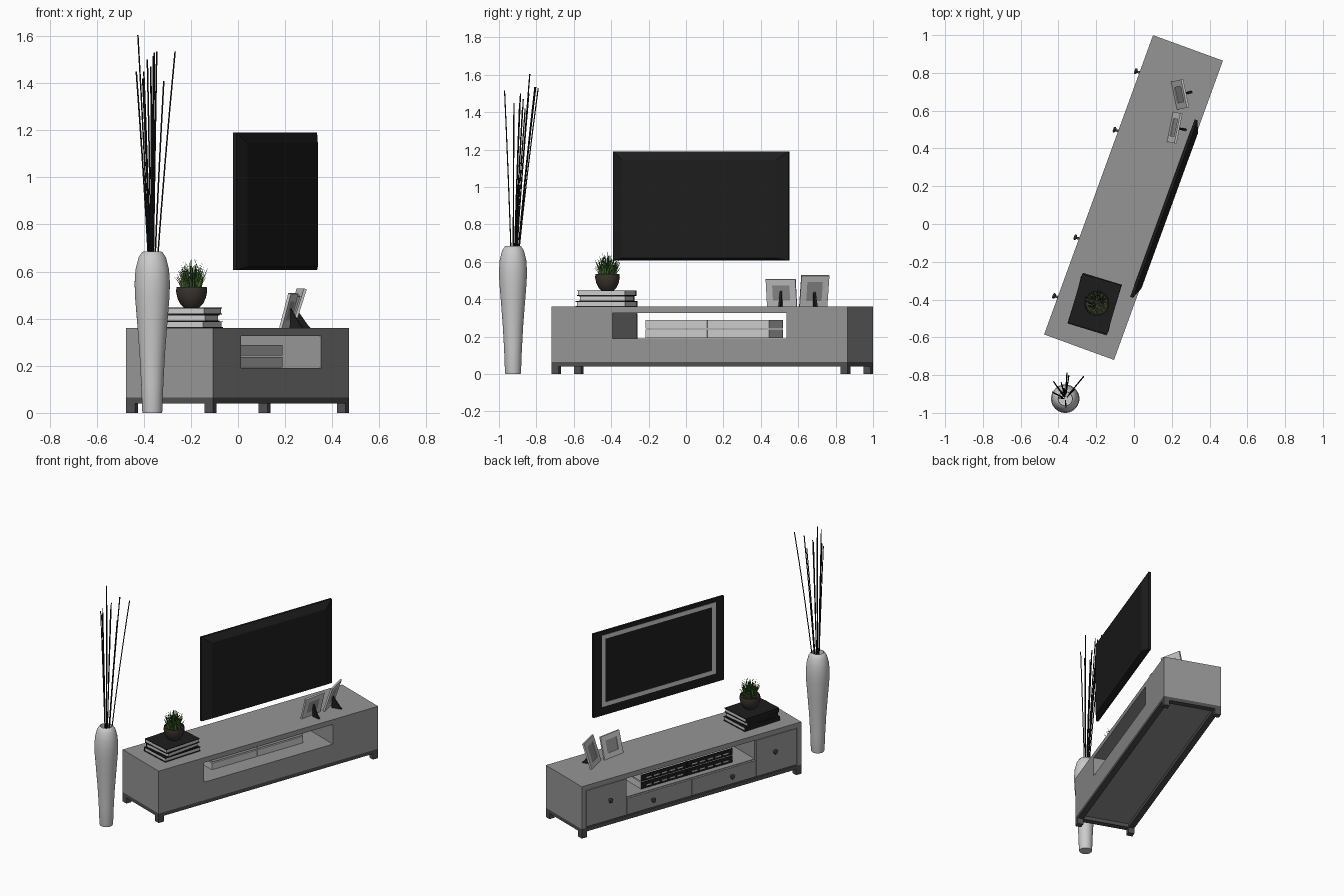
import bpy, bmesh, math, random
from mathutils import Matrix, Vector

if "Cube" in bpy.data.objects:
    bpy.data.objects.remove(bpy.data.objects["Cube"])

random.seed(4)


def material(name, r, g, b):
    m = bpy.data.materials.new(name)
    m.diffuse_color = (r, g, b, 1)
    m.use_nodes = True
    m.node_tree.nodes["Principled BSDF"].inputs["Base Color"].default_value = m.diffuse_color
    return m


WOOD = material("grey_wood", 0.3, 0.3, 0.3)
DARK = material("dark_metal", 0.08, 0.08, 0.08)
BLACK = material("black", 0.012, 0.012, 0.012)
GREEN = material("leaf_green", 0.05, 0.13, 0.025)
BROWN = material("dark_brown", 0.045, 0.035, 0.028)
PALE = material("pale_grey", 0.62, 0.62, 0.62)


def place(x, y, z, turn, tilt=0):
    return (Matrix.Translation((x, y, z)) @ Matrix.Rotation(math.radians(turn), 4, 'Z')
            @ Matrix.Rotation(math.radians(tilt), 4, 'X'))


# cabinet frame: local x runs along the cabinet, local +y is the drawer side
CAB = place(-0.0025, 0.14, 0, 70)


def finish(name, bm, mat, frame, smooth=False):
    bmesh.ops.recalc_face_normals(bm, faces=bm.faces)
    me = bpy.data.meshes.new(name)
    bm.to_mesh(me)
    bm.free()
    ob = bpy.data.objects.new(name, me)
    bpy.context.collection.objects.link(ob)
    ob.matrix_world = frame
    if mat:
        me.materials.append(mat)
    if smooth:
        bpy.ops.object.select_all(action='DESELECT')
        ob.select_set(True)
        bpy.context.view_layer.objects.active = ob
        bpy.ops.object.shade_smooth_by_angle(angle=math.radians(40))
    return ob


def boxes(name, spans, mat=WOOD, frame=CAB):
    """Each span is (x0, x1, y0, y1, z0, z1)."""
    bm = bmesh.new()
    for x0, x1, y0, y1, z0, z1 in spans:
        m = (Matrix.Translation(((x0 + x1) / 2, (y0 + y1) / 2, (z0 + z1) / 2))
             @ Matrix.Diagonal((x1 - x0, y1 - y0, z1 - z0, 1)))
        bmesh.ops.create_cube(bm, size=1, matrix=m)
    return finish(name, bm, mat, frame)


def loft(name, rings, mat, frame, smooth=False):
    """Skin a row of equal point loops and cap both ends."""
    bm = bmesh.new()
    loops = [[bm.verts.new(p) for p in ring] for ring in rings]
    n = len(loops[0])
    for a, b in zip(loops, loops[1:]):
        for i in range(n):
            bm.faces.new((a[i], a[(i + 1) % n], b[(i + 1) % n], b[i]))
    bm.faces.new(loops[0])
    bm.faces.new(loops[-1])
    return finish(name, bm, mat, frame, smooth)


def lathe(name, profile, mat, frame, n=32):
    rings = [[(r * math.cos(2 * math.pi * i / n), r * math.sin(2 * math.pi * i / n), z)
              for i in range(n)] for r, z in profile]
    return loft(name, rings, mat, frame, True)


# cabinet carcass
L, D = 0.843, 0.197
boxes("cabinet_top", [(-L + 0.033, L - 0.033, -D, D, 0.326, 0.36)])
for s, side in ((-1, "left"), (1, "right")):
    def span(a, b):
        return min(s * a, s * b), max(s * a, s * b)
    boxes(side + "_end_panel", [(*span(L - 0.033, L), -D, D, 0.065, 0.36)])
    boxes(side + "_cupboard", [(*span(0.495, L - 0.033), -D, D - 0.015, 0.065, 0.326)])
    boxes(side + "_door", [(*span(0.498, L - 0.036), D - 0.015, D, 0.072, 0.323)])
    boxes(side + "_drawer_front", [(*span(0.002, 0.494), D - 0.015, D, 0.072, 0.186)])
    # knobs on the door and drawer
    for part, u, z in (("door", 0.633, 0.215), ("drawer", 0.303, 0.13)):
        lathe(f"{side}_{part}_knob", [(0.007, 0), (0.006, 0.012), (0.014, 0.016), (0.016, 0.022), (0.011, 0.028)],
              DARK, CAB @ Matrix.Translation((s * u, D, z)) @ Matrix.Rotation(-math.pi / 2, 4, 'X'), 16)
boxes("drawer_block", [(-0.495, 0.495, -D, D - 0.015, 0.065, 0.19)])

# base rails and legs
boxes("base_rails", [(-L, L, s * (D - 0.02) - 0.02, s * (D - 0.02) + 0.02, 0.04, 0.065) for s in (-1, 1)]
      + [(s * (L - 0.02) - 0.02, s * (L - 0.02) + 0.02, -D + 0.04, D - 0.04, 0.04, 0.065) for s in (-1, 1)], DARK)
boxes("legs", [(a * (L - 0.02) - 0.02, a * (L - 0.02) + 0.02, b * (D - 0.02) - 0.02, b * (D - 0.02) + 0.02, 0, 0.04)
               for a in (-1, 1) for b in (-1, 1)], DARK)

# media players stacked two by two in the niche
players = [(u, u + 0.348, z, z + 0.045) for u in (-0.35, 0.002) for z in (0.192, 0.244)]
boxes("media_players", [(a, b, -0.077, 0.14, c, d) for a, b, c, d in players], PALE)
boxes("player_fronts", [(a, b, 0.14, 0.145, c, d) for a, b, c, d in players], BLACK)
boxes("player_buttons", [(a + 0.03 + i * 0.06, a + 0.07 + i * 0.06, 0.145, 0.147, c + 0.014, c + 0.022)
                         for a, b, c, d in players for i in range(5)], PALE)


# television with bevelled back and trim around the screen
def rect(u, z0, z1, v):
    return [(-u, v, z0), (u, v, z0), (u, v, z1), (-u, v, z1)]


loft("television", [rect(0.5, 0.607, 1.19, -0.163), rect(0.5, 0.607, 1.19, -0.178),
                    rect(0.438, 0.62, 1.145, -0.204)], BLACK, CAB)
u, z0, z1, w = 0.437, 0.667, 1.163, 0.028
boxes("screen_trim", [(-u, u, -0.164, -0.161, z0, z0 + w), (-u, u, -0.164, -0.161, z1 - w, z1),
                      (-u, -u + w, -0.164, -0.161, z0 + w, z1 - w), (u - w, u, -0.164, -0.161, z0 + w, z1 - w)], PALE)

# stack of books
for i, (turn, hx, hy) in enumerate(((73, 0.14, 0.108), (77, 0.128, 0.104), (74, 0.135, 0.108))):
    f = place(-0.208, -0.424, 0.36 + i * 0.029, turn)
    boxes(f"book_pages_{i + 1}", [(-hx + 0.005, hx - 0.005, -hy + 0.005, hy - 0.002, 0.004, 0.025)], PALE, f)
    boxes(f"book_cover_{i + 1}", [(-hx, hx, -hy, hy, 0, 0.004), (-hx, hx, -hy, hy, 0.025, 0.029),
                                  (-hx, hx, hy - 0.003, hy, 0.004, 0.025)], BLACK, f)

# bowl and grass
POT = place(-0.197, -0.42, 0.447, 0)
lathe("plant_bowl", [(0.033, 0), (0.048, 0.015), (0.06, 0.04), (0.066, 0.068), (0.064, 0.088),
                     (0.059, 0.088), (0.058, 0.076)], BROWN, POT, 28)
bm = bmesh.new()
for i in range(170):
    a, r = random.uniform(0, 2 * math.pi), math.sqrt(random.random())
    out = Vector((math.cos(a), math.sin(a), 0))
    base = out * r * 0.042 + Vector((0, 0, 0.074))
    h = random.uniform(0.07, 0.137) * (1 - 0.35 * r * r)
    tip = base + out * r * random.uniform(0.01, 0.045) + Vector((0, 0, h))
    mid = base.lerp(tip, 0.5) - out * r * 0.006
    rows = []
    for p, k in ((base, 0.0028), (mid, 0.0024)):
        rows.append([bm.verts.new(p + Vector((math.cos(t), math.sin(t), 0)) * k)
                     for t in (a, a + 2.09, a + 4.19)])
    end = bm.verts.new(tip)
    for j in range(3):
        k = (j + 1) % 3
        bm.faces.new((rows[0][j], rows[0][k], rows[1][k], rows[1][j]))
        bm.faces.new((rows[1][j], rows[1][k], end))
finish("grass", bm, GREEN, POT)

# leaning photo frames with struts
for name, x, y, turn, w, h, tilt, back in (("left", 0.191, 0.515, 78.6, 0.081, 0.152, 15, 0.088),
                                           ("right", 0.212, 0.679, 102, 0.076, 0.175, 18, 0.098)):
    f = place(x, y, 0.362, turn, tilt)
    b, t = 0.034, -0.012
    boxes(name + "_photo_frame", [(-w, w, t, 0, 0, b), (-w, w, t, 0, h - b, h),
                                  (-w, -w + b, t, 0, b, h - b), (w - b, w, t, 0, b, h - b)], PALE, f)
    boxes(name + "_photo", [(-w + b, w - b, t, -0.004, b, h - b)], WOOD, f)
    loft(name + "_frame_strut", [[(s, -0.03, 0), (s, -back, 0), (s, -back + 0.012, 0.012), (s, -0.034, 0.085)]
                                 for s in (-0.006, 0.006)], BLACK, place(x, y, 0.36, turn))

# floor vase
VX, VY = -0.364, -0.925
lathe("vase", [(0.041, 0), (0.043, 0.01), (0.047, 0.12), (0.054, 0.25), (0.064, 0.38), (0.073, 0.49), (0.075, 0.55),
               (0.071, 0.61), (0.058, 0.66), (0.043, 0.683), (0.038, 0.685), (0.036, 0.66), (0.036, 0.6)],
      PALE, place(VX, VY, 0, 0), 40)

# dry reeds
tips = [(-.425, -.835, 1.605), (-.267, -.808, 1.535), (-.355, -.79, 1.53), (-.345, -.803, 1.535),
        (-.385, -.84, 1.5), (-.37, -.87, 1.47), (-.315, -.875, 1.41), (-.432, -.89, 1.45),
        (-.405, -.86, 1.42), (-.36, -.97, 1.515), (-.4, -.92, 1.45), (-.385, -.885, 1.5)]
cu = bpy.data.curves.new("reeds", 'CURVE')
cu.dimensions = '3D'
cu.bevel_depth = 0.0033
cu.bevel_resolution = 1
cu.use_fill_caps = True
for tip in tips:
    tip = Vector(tip)
    foot = Vector((VX, VY, 0.61)) + Vector((tip.x - VX, tip.y - VY, 0)) * 0.2
    sp = cu.splines.new('POLY')
    sp.points.add(4)
    for i, p in enumerate(sp.points):
        k = i / 4
        q = foot.lerp(tip, k)
        sag = 0.12 * k * (1 - k)
        p.co = (q.x - (tip.x - VX) * sag, q.y - (tip.y - VY) * sag, q.z, 1)
cu.materials.append(BLACK)
bpy.context.collection.objects.link(bpy.data.objects.new("reeds", cu))
